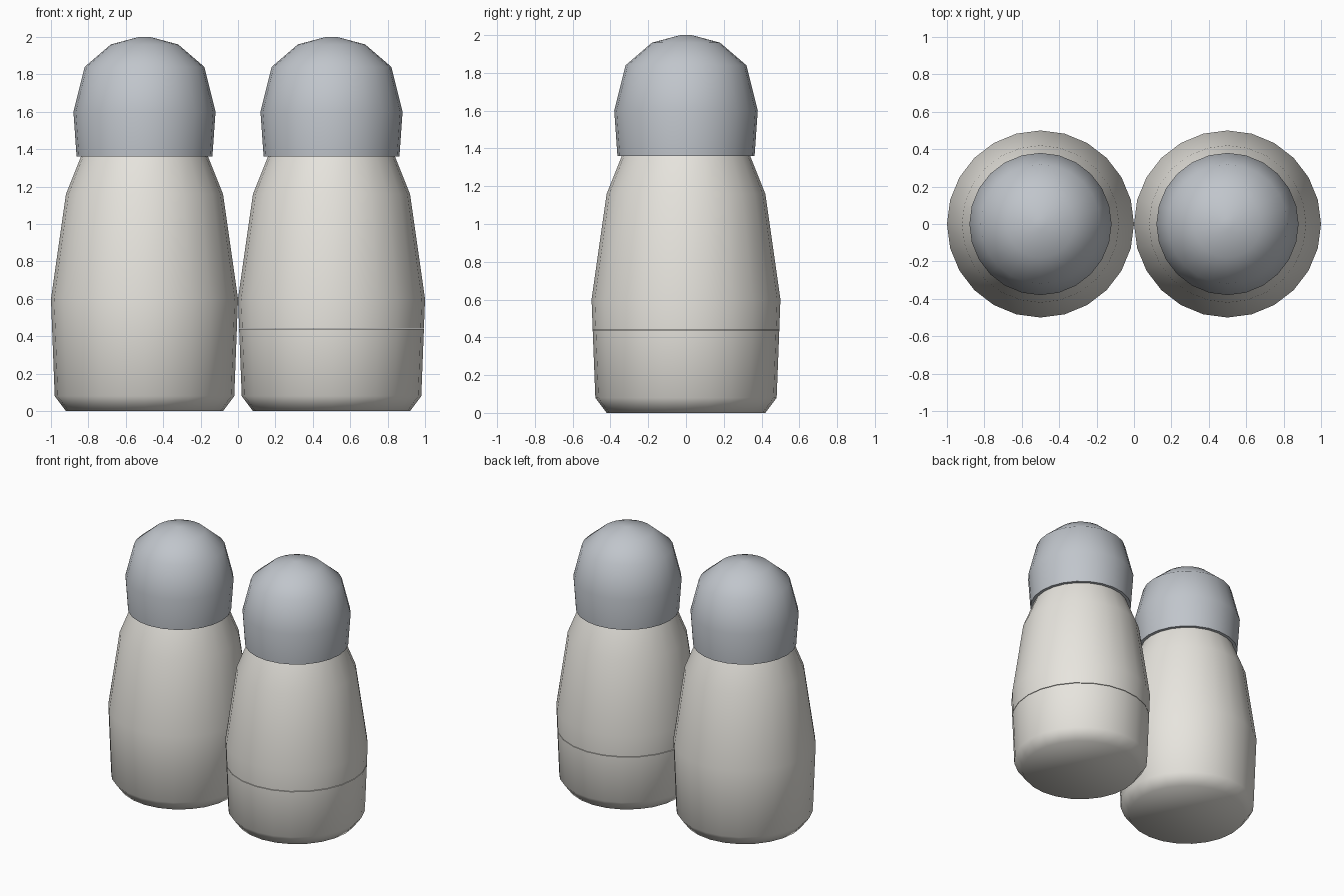
import bpy, bmesh, math

if "Cube" in bpy.data.objects:
    bpy.data.objects.remove(bpy.data.objects["Cube"])

SIDES = 24


def material(name, color):
    m = bpy.data.materials.new(name)
    m.diffuse_color = color
    m.use_nodes = True
    m.node_tree.nodes["Principled BSDF"].inputs["Base Color"].default_value = m.diffuse_color
    return m


def lathe(name, profile, x, mat):
    """Closed solid of revolution from (radius, height) points, bottom to top."""
    bm = bmesh.new()
    rings = []
    for r, z in profile:
        rings.append([bm.verts.new((r * math.cos(2 * math.pi * i / SIDES),
                                    r * math.sin(2 * math.pi * i / SIDES), z))
                      for i in range(SIDES)])
    for low, high in zip(rings, rings[1:]):
        for i in range(SIDES):
            j = (i + 1) % SIDES
            bm.faces.new((low[i], low[j], high[j], high[i]))
    bm.faces.new(rings[0][::-1])
    bm.faces.new(rings[-1])
    mesh = bpy.data.meshes.new(name)
    bm.to_mesh(mesh)
    bm.free()
    ob = bpy.data.objects.new(name, mesh)
    bpy.context.collection.objects.link(ob)
    ob.location.x = x
    mesh.materials.append(mat)
    bpy.ops.object.select_all(action='DESELECT')
    ob.select_set(True)
    bpy.context.view_layer.objects.active = ob
    bpy.ops.object.shade_smooth_by_angle(angle=math.radians(60))
    return ob


ceramic = material("ceramic", (0.80, 0.78, 0.73, 1))
metal = material("metal", (0.53, 0.56, 0.60, 1))

foot = [(0.42, 0), (0.48, 0.08)]
shoulder = [(0.50, 0.60), (0.42, 1.16), (0.34, 1.36)]
dome = [(0.363, 1.36), (0.38, 1.60), (0.32, 1.84), (0.18, 1.96), (0.03, 2.0)]

# Left shaker: one-piece body
lathe("salt_body", foot + shoulder, -0.5, ceramic)

# Right shaker: body split by a fine seam above the base
lathe("pepper_base", foot + [(0.494, 0.438)], 0.5, ceramic)
lathe("pepper_body", [(0.494, 0.442)] + shoulder, 0.5, ceramic)

# Domed caps
for label, x in (("salt", -0.5), ("pepper", 0.5)):
    lathe(label + "_cap", dome, x, metal)
